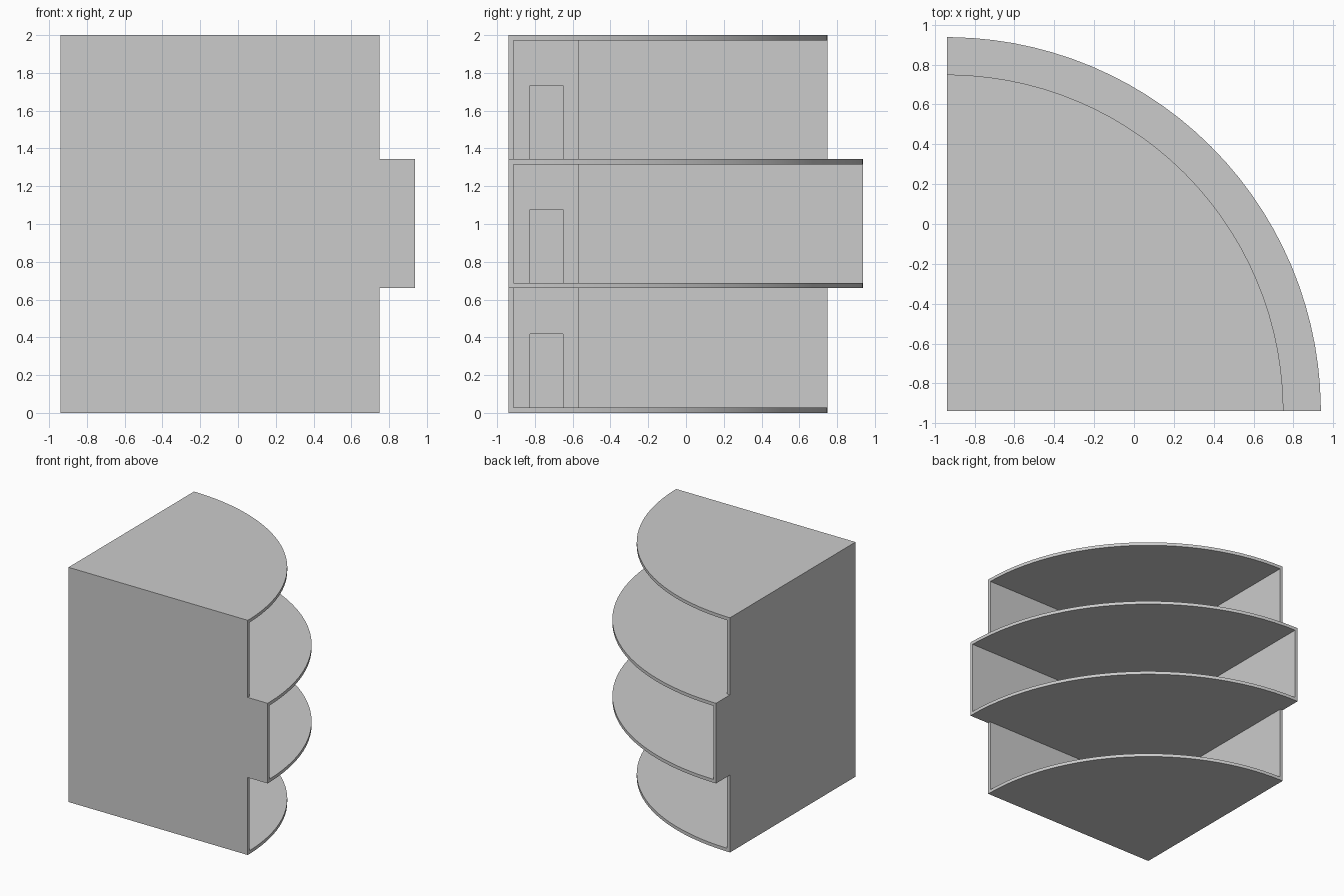
import bpy, bmesh, math

cube = bpy.data.objects.get("Cube")
if cube:
    bpy.data.objects.remove(cube, do_unlink=True)

# One plain grey for everything
grey = bpy.data.materials.new("light_grey")
grey.use_nodes = True
grey.diffuse_color = (0.6, 0.6, 0.6, 1)
grey.node_tree.nodes["Principled BSDF"].inputs["Base Color"].default_value = (0.6, 0.6, 0.6, 1)

C = -0.94              # outer corner
T = 0.026              # wall thickness
S = 0.028              # shelf thickness
IN = C + T             # inner corner
R_SMALL, R_LARGE = 1.69, 1.878
LOW, HIGH, TOP = 0.66, 1.343, 2.0
SEGMENTS = 28


def prism(name, outline, offset, smooth=False):
    """Extrude a closed outline of 3D points by an offset vector."""
    bm = bmesh.new()
    face = bm.faces.new([bm.verts.new(p) for p in outline])
    ext = bmesh.ops.extrude_face_region(bm, geom=[face])
    moved = [v for v in ext["geom"] if isinstance(v, bmesh.types.BMVert)]
    bmesh.ops.translate(bm, verts=moved, vec=offset)
    bmesh.ops.recalc_face_normals(bm, faces=bm.faces[:])
    mesh = bpy.data.meshes.new(name)
    bm.to_mesh(mesh)
    bm.free()
    mesh.materials.append(grey)
    obj = bpy.data.objects.new(name, mesh)
    bpy.context.collection.objects.link(obj)
    if smooth:
        bpy.ops.object.select_all(action='DESELECT')
        obj.select_set(True)
        bpy.context.view_layer.objects.active = obj
        bpy.ops.object.shade_smooth_by_angle(angle=math.radians(30))
    return obj


# Two walls, wider between the middle shelves
def wall_profile(start):
    small, large = C + R_SMALL, C + R_LARGE
    return [(start, 0), (small, 0), (small, LOW), (large, LOW),
            (large, HIGH), (small, HIGH), (small, TOP), (start, TOP)]


prism("front_wall", [(a, C, z) for a, z in wall_profile(C)], (0, T, 0))
prism("side_wall", [(C, a, z) for a, z in wall_profile(IN)], (T, 0, 0))


# Quarter-round shelves fitted inside the walls
def shelf(name, radius, z):
    start = math.asin(T / radius)
    sweep = math.pi / 2 - 2 * start
    points = [(IN, IN, z)]
    for i in range(SEGMENTS + 1):
        a = start + sweep * i / SEGMENTS
        points.append((C + radius * math.cos(a), C + radius * math.sin(a), z))
    prism(name, points, (0, 0, S), smooth=True)


shelf("bottom_shelf", R_SMALL, 0)
shelf("lower_middle_shelf", R_LARGE, LOW)
shelf("upper_middle_shelf", R_LARGE, HIGH - S)
shelf("top_shelf", R_SMALL, TOP - S)

# Corner shaft on each level, with a doorway in its side panel
EDGE = -0.57
DOOR_A, DOOR_B, DOOR_H = -0.825, -0.65, 0.39
levels = {"lower": (S, LOW), "middle": (LOW + S, HIGH - S), "upper": (HIGH, TOP - S)}
for level, (z0, z1) in levels.items():
    door_top = z0 + DOOR_H
    panel = [(IN, z0), (DOOR_A, z0), (DOOR_A, door_top), (DOOR_B, door_top),
             (DOOR_B, z0), (EDGE, z0), (EDGE, z1), (IN, z1)]
    prism(level + "_shaft_door_panel", [(EDGE, y, z) for y, z in panel], (-T, 0, 0))
    back = [(IN, z0), (EDGE - T, z0), (EDGE - T, z1), (IN, z1)]
    prism(level + "_shaft_back_panel", [(x, EDGE, z) for x, z in back], (0, -T, 0))
